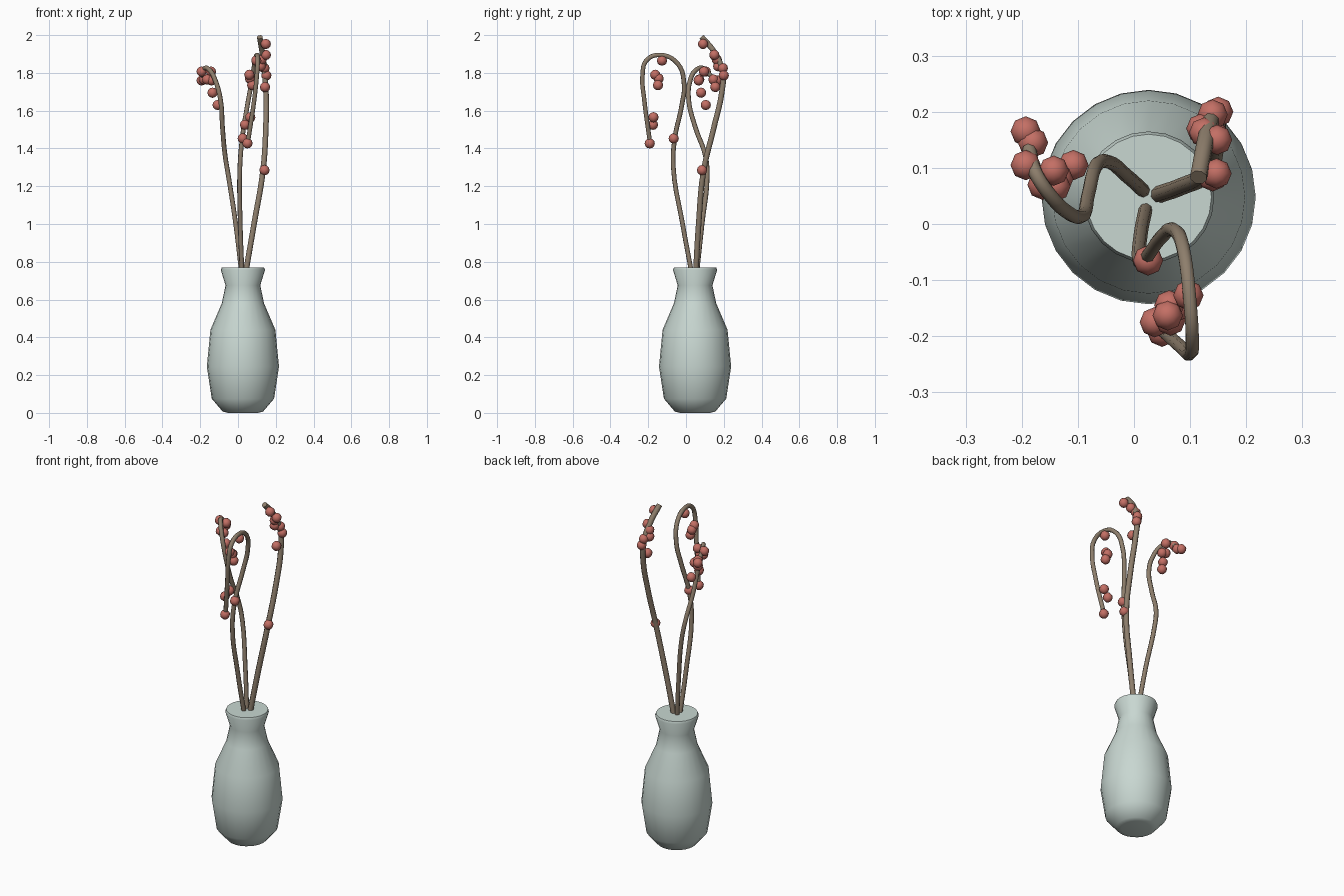
import bpy, bmesh, math


def material(name, rgb):
    m = bpy.data.materials.new(name)
    m.diffuse_color = (*rgb, 1)
    return m


GLAZE = material("pale_glaze", (0.58, 0.68, 0.64))
BARK = material("bark", (0.27, 0.21, 0.15))
RED = material("berry_red", (0.55, 0.16, 0.13))


def finish(obj, mat, angle):
    obj.data.materials.append(mat)
    bpy.ops.object.select_all(action='DESELECT')
    obj.select_set(True)
    bpy.context.view_layer.objects.active = obj
    if obj.type == 'CURVE':
        bpy.ops.object.convert(target='MESH')
        obj = bpy.context.object
    bpy.ops.object.shade_smooth_by_angle(angle=math.radians(angle))


def mesh_object(name, bm, mat, angle):
    me = bpy.data.meshes.new(name)
    bm.to_mesh(me)
    bm.free()
    obj = bpy.data.objects.new(name, me)
    bpy.context.collection.objects.link(obj)
    finish(obj, mat, angle)


# Vase: lathed profile with closed base and mouth
CX, CY, SIDES = 0.026, 0.048, 24
profile = [(0.08, 0.0), (0.107, 0.007), (0.165, 0.075), (0.191, 0.245),
           (0.172, 0.44), (0.112, 0.58), (0.092, 0.675), (0.117, 0.757), (0.112, 0.77)]
bm = bmesh.new()
rings = []
for r, z in profile:
    rings.append([bm.verts.new((CX + r * math.cos(2 * math.pi * i / SIDES),
                                CY + r * math.sin(2 * math.pi * i / SIDES), z))
                  for i in range(SIDES)])
for a, b in zip(rings, rings[1:]):
    for i in range(SIDES):
        j = (i + 1) % SIDES
        bm.faces.new((a[i], a[j], b[j], b[i]))
bm.faces.new(rings[0][::-1])
bm.faces.new(rings[-1])
mesh_object("vase", bm, GLAZE, 60)


# Stems: round tubes along smooth paths
def stem(name, pts, radius):
    cu = bpy.data.curves.new(name, 'CURVE')
    cu.dimensions = '3D'
    cu.bevel_depth = radius
    cu.bevel_resolution = 2
    cu.resolution_u = 5
    cu.use_fill_caps = True
    sp = cu.splines.new('BEZIER')
    sp.bezier_points.add(len(pts) - 1)
    for bp, p in zip(sp.bezier_points, pts):
        bp.co = p
        bp.handle_left_type = bp.handle_right_type = 'AUTO'
    obj = bpy.data.objects.new(name, cu)
    bpy.context.collection.objects.link(obj)
    finish(obj, BARK, 60)


stem("left_stem", [
    (0.018, 0.058, 0.75), (-0.012, 0.085, 1.0), (-0.05, 0.112, 1.25), (-0.068, 0.103, 1.36),
    (-0.082, 0.05, 1.51), (-0.093, 0.014, 1.66), (-0.12, 0.022, 1.76),
    (-0.15, 0.052, 1.815), (-0.175, 0.09, 1.825), (-0.187, 0.135, 1.78)], 0.0125)
stem("front_stem", [
    (0.021, 0.028, 0.75), (0.012, -0.018, 1.0), (0.01, -0.067, 1.3), (0.022, -0.06, 1.45),
    (0.05, -0.022, 1.63), (0.07, -0.01, 1.74), (0.088, -0.045, 1.85), (0.1, -0.14, 1.895),
    (0.104, -0.21, 1.865), (0.1, -0.23, 1.79), (0.085, -0.22, 1.65), (0.055, -0.193, 1.45)], 0.0125)
stem("right_stem", [
    (0.042, 0.052, 0.75), (0.085, 0.067, 1.0), (0.132, 0.093, 1.28), (0.147, 0.145, 1.5),
    (0.148, 0.19, 1.7), (0.141, 0.195, 1.8), (0.128, 0.15, 1.91), (0.115, 0.083, 1.99)], 0.0155)


# Berries: low-sided balls grouped per stem
def berries(name, centres):
    for k, c in enumerate(centres):
        bm = bmesh.new()
        bmesh.ops.create_uvsphere(bm, u_segments=8, v_segments=6, radius=0.027)
        bmesh.ops.translate(bm, verts=bm.verts, vec=c)
        mesh_object(f"{name}_{k + 1}", bm, RED, 80)


berries("left_berry", [
    (-0.108, 0.105, 1.63), (-0.135, 0.08, 1.695), (-0.193, 0.105, 1.807), (-0.143, 0.095, 1.807),
    (-0.193, 0.165, 1.76), (-0.18, 0.145, 1.765), (-0.163, 0.07, 1.765), (-0.14, 0.067, 1.76)])
berries("front_berry", [
    (0.097, -0.127, 1.865), (0.06, -0.163, 1.79), (0.075, -0.148, 1.735), (0.063, -0.145, 1.77),
    (0.065, -0.172, 1.565), (0.037, -0.175, 1.525), (0.05, -0.192, 1.427), (0.025, -0.065, 1.453)])
berries("right_berry", [
    (0.147, 0.09, 1.953), (0.148, 0.15, 1.895), (0.125, 0.163, 1.87), (0.12, 0.17, 1.835),
    (0.14, 0.195, 1.825), (0.15, 0.2, 1.787), (0.143, 0.155, 1.725), (0.14, 0.085, 1.285)])
